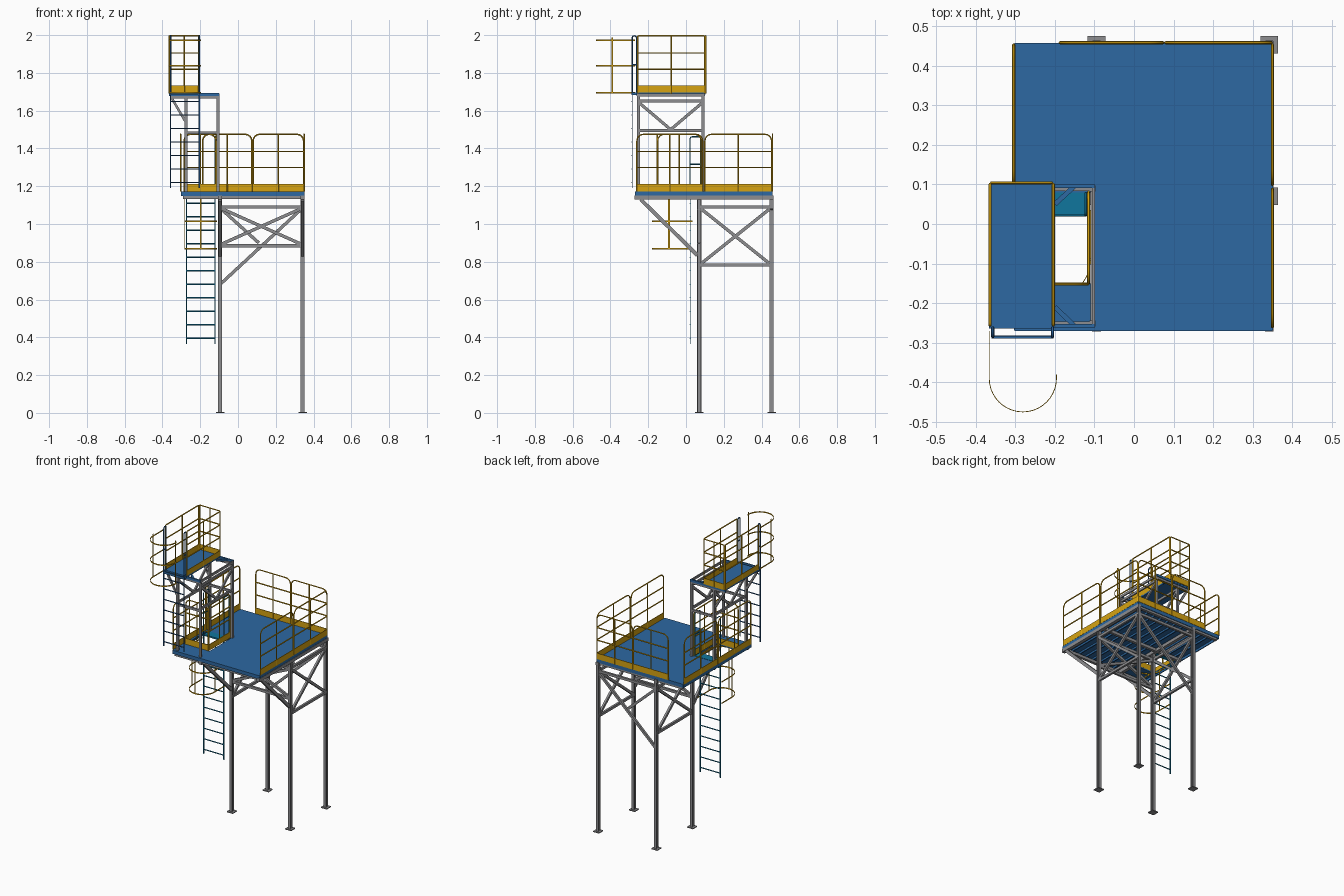
import bpy, bmesh, math
from mathutils import Vector as V

if "Cube" in bpy.data.objects:
    bpy.data.objects.remove(bpy.data.objects["Cube"])

def material(name, rgb):
    m = bpy.data.materials.new(name)
    m.diffuse_color = (*rgb, 1)
    m.use_nodes = True
    m.node_tree.nodes["Principled BSDF"].inputs["Base Color"].default_value = m.diffuse_color
    return m

BLUE = material("deck_blue", (0.026, 0.14, 0.36))
YELLOW = material("safety_yellow", (0.68, 0.37, 0.006))
TEAL = material("ladder_teal", (0.005, 0.18, 0.34))
DARK = material("ladder_blue", (0.02, 0.11, 0.30))
GREY = material("steel_grey", (0.27, 0.27, 0.28))

def finish(name, bm, mat=GREY):
    bmesh.ops.recalc_face_normals(bm, faces=bm.faces)
    me = bpy.data.meshes.new(name)
    bm.to_mesh(me)
    bm.free()
    o = bpy.data.objects.new(name, me)
    bpy.context.collection.objects.link(o)
    me.materials.append(mat)
    return o

def add_bar(bm, p, q, w, h):
    """Box running from p to q, w wide sideways, h deep."""
    p, q = V(p), V(q)
    d = (q - p).normalized()
    up = V((0, 1, 0)) if abs(d.z) > 0.99 else V((0, 0, 1))
    s = d.cross(up).normalized()
    u = s.cross(d)
    rings = [[bm.verts.new(c + s * a * w / 2 + u * b * h / 2)
              for a, b in ((-1, -1), (1, -1), (1, 1), (-1, 1))] for c in (p, q)]
    for r in rings:
        bm.faces.new(r)
    for i in range(4):
        j = (i + 1) % 4
        bm.faces.new((rings[0][i], rings[0][j], rings[1][j], rings[1][i]))

def bars(name, segs, w, h, mat=GREY):
    bm = bmesh.new()
    for p, q in segs:
        add_bar(bm, p, q, w, h)
    return finish(name, bm, mat)

def tubes(name, paths, r, mat):
    cu = bpy.data.curves.new(name, 'CURVE')
    cu.dimensions = '3D'
    cu.bevel_depth, cu.bevel_resolution, cu.use_fill_caps = r, 1, True
    for path in paths:
        sp = cu.splines.new('POLY')
        sp.points.add(len(path) - 1)
        for pt, co in zip(sp.points, path):
            pt.co = (*co, 1)
    o = bpy.data.objects.new(name, cu)
    bpy.context.collection.objects.link(o)
    cu.materials.append(mat)
    bpy.context.view_layer.objects.active = o
    o.select_set(True)
    bpy.ops.object.convert(target='MESH')
    bpy.ops.object.shade_smooth_by_angle()
    o.select_set(False)

def loop(a, b, z0, z1, r):
    """Upright hoop from a to b (plan points) with rounded top corners."""
    a, b = V((*a, 0)), V((*b, 0))
    d = (b - a).normalized()
    arc = [(r * (1 - math.cos(t * math.pi / 8)), r * math.sin(t * math.pi / 8)) for t in range(5)]
    left = [a + d * x + V((0, 0, z1 - r + z)) for x, z in arc]
    right = [b - d * x + V((0, 0, z1 - r + z)) for x, z in reversed(arc)]
    return [a + V((0, 0, z0))] + left + right + [b + V((0, 0, z0))]

def guardrail(name, a, b, z0, z1, r):
    """Panel: hoop, middle post, two rails and a toe board."""
    at = lambda t, z: (a[0] + (b[0] - a[0]) * t, a[1] + (b[1] - a[1]) * t, z)
    h = z1 - z0
    paths = [loop(a, b, z0, z1, r), [at(.5, z0), at(.5, z1)]]
    paths += [[at(0, z0 + h * k), at(1, z0 + h * k)] for k in (.42, .7)]
    tubes(name + "_rail", paths, .004, YELLOW)
    bars(name + "_toe_board", [(at(0, z0 + .02), at(1, z0 + .02))], .004, .04, YELLOW)

def deck(name, xs, ys, z, thick, hole=False):
    bm = bmesh.new()
    g = [[bm.verts.new((x, y, z)) for x in xs] for y in ys]
    for j in range(len(ys) - 1):
        for i in range(len(xs) - 1):
            if not (hole and i == j == 1):
                bm.faces.new((g[j][i], g[j][i + 1], g[j + 1][i + 1], g[j + 1][i]))
    o = finish(name, bm, BLUE)
    m = o.modifiers.new("thickness", 'SOLIDIFY')
    m.thickness, m.offset = thick, -1

# columns and base plates
CX, CY = (-.095, .342), (.07, .453)
for n, (x, y) in enumerate([(x, y) for x in CX for y in CY]):
    bm = bmesh.new()
    for s in (-1, 1):
        add_bar(bm, (x, y + s * .009, 0), (x, y + s * .009, 1.13), .02, .004)
    add_bar(bm, (x, y, 0), (x, y, 1.13), .004, .016)
    finish(f"column_{n}", bm)
    bars(f"base_plate_{n}", [((x, y, 0), (x, y, .006))], .045, .045)

# side bracing and cantilever struts
for n, x in enumerate(CX):
    a, b = CY
    bars(f"side_brace_{n}", [((x, a, 1.09), (x, b, 1.09)), ((x, a, .783), (x, b, .783)),
         ((x, a + .01, 1.08), (x, b - .01, .79)), ((x, a + .01, .79), (x, b - .01, 1.08))], .014, .017)
    bars(f"cantilever_strut_{n}", [((x, .06, .835), (x, -.24, 1.13))], .016, .02)
    bars(f"main_girder_{n}", [((x, -.272, 1.14), (x, .463, 1.14))], .022, .022)

# front and back bracing
a, b = CX
for n, y in enumerate(CY):
    segs = [((a, y, 1.09), (b, y, 1.09))]
    if n == 0:
        segs += [((a, y, .885), (b, y, .885)), ((a, y, 1.085), (b, y, .89)), ((a, y, .89), (b, y, 1.085))]
    else:
        segs += [((a, y, .68), (b, y, 1.085)), ((a, y, 1.085), (.11, y, .9))]
    bars(("front_brace", "back_brace")[n], segs, .014, .017)
bars("cross_girders", [((-.29, y, 1.143), (.345, y, 1.143)) for y in (-.255, .1, .445)], .018, .02)

# main deck with ladder opening, edge channels and joists
deck("main_deck", (-.302, -.288, -.107, .35), (-.27, -.15, .08, .457), 1.171, .008, True)
x0, x1, y0, y1 = -.3, .348, -.268, .455
bars("deck_edge_channel", [((x0, y0, 1.159), (x1, y0, 1.159)), ((x0, y1, 1.159), (x1, y1, 1.159)),
     ((x0, y0, 1.159), (x0, y1, 1.159)), ((x1, y0, 1.159), (x1, y1, 1.159))], .006, .024, BLUE)
bars("deck_joists", [((-.1 + .055 * i, y0, 1.158), (-.1 + .055 * i, y1, 1.158)) for i in range(8)]
     + [((-.245 + .05 * i, .08, 1.158), (-.245 + .05 * i, y1, 1.158)) for i in range(3)], .008, .014, BLUE)

# main deck guardrails
for name, p, q in (("back_right", (.08, .458), (.347, .458)), ("back_left", (-.187, .458), (.073, .458)),
                   ("right_back", (.35, .1), (.35, .453)), ("right_front", (.35, -.26), (.35, .088)),
                   ("left_back", (-.304, .1), (-.304, .453)), ("left_front", (-.304, -.26), (-.304, .088)),
                   ("opening_front", (-.285, -.152), (-.117, -.152)), ("opening_side", (-.115, -.15), (-.115, .08))):
    guardrail(name, p, q, 1.171, 1.475, .035)

# ladders
def ladder(name, xa, xb, y, z0, z1, mat):
    bars(name + "_stiles", [((x, y, z0), (x, y, z1)) for x in (xa, xb)], .007, .004, mat)
    n = int((z1 - z0) / .0715)
    tubes(name + "_rungs", [[(xa, y, z0 + .03 + i * .0715), (xb, y, z0 + .03 + i * .0715)]
                            for i in range(n)], .0035, mat)

ladder("lower_ladder", -.273, -.122, .022, .365, 1.171, TEAL)
ladder("upper_ladder", -.357, -.206, -.285, 1.19, 1.7, DARK)
for name, xs, ya, yb, z0, z1, r, mat in (
        ("lower_handhold", (-.273, -.122), .022, .078, 1.171, 1.462, .0033, TEAL),
        ("upper_handhold", (-.357, -.206), -.285, -.262, 1.69, 1.996, .004, DARK)):
    tubes(name, [loop((x, ya), (x, yb), z0, z1, .011) for x in xs]
          + [[(x, ya, (z0 + z1) / 2), (x, yb, (z0 + z1) / 2)] for x in xs], r, mat)
bars("step_off_plate", [((-.275, .052, 1.168), (-.121, .052, 1.168))], .056, .01, TEAL)
bars("upper_ladder_link", [((-.36, -.286, 1.69), (-.204, -.286, 1.69))]
     + [((x, -.286, 1.69), (x, -.26, 1.69)) for x in (-.357, -.206)], .007, .014, BLUE)

# safety cages: flat hoops and upright straps
def cage(name, cx, cy, ya, yb, heights, straps):
    r = .085
    arc = [(cx - r * math.cos(t * math.pi / 20), cy - r * math.sin(t * math.pi / 20)) for t in range(21)]
    plan = [(cx - r, ya)] + arc + [(cx + r, yb)]
    bars(name + "_hoops", [((*p, z), (*q, z)) for z in heights for p, q in zip(plan, plan[1:])], .002, .008, YELLOW)
    bm = bmesh.new()
    for x, y in straps:
        side = abs(x - cx) > .05
        add_bar(bm, (x, y, heights[0]), (x, y, heights[-1] + .015), *((.002, .008) if side else (.008, .002)))
    finish(name + "_straps", bm, YELLOW)

cage("lower_cage", -.196, -.095, .02, .035, (.87, 1.015, 1.15), ((-.281, -.09), (-.111, -.09), (-.196, -.18)))
cage("upper_cage", -.281, -.39, -.27, -.38, (1.695, 1.837, 1.972), ((-.366, -.39), (-.196, -.39)))

# upper tower frame
TX, TY = (-.275, -.105), (-.252, .09)
bars("tower_posts", [((x, y, 1.171), (x, y, 1.68)) for x in TX for y in TY], .015, .015)
segs = []
for x in TX:
    segs += [((x, TY[0], z), (x, TY[1], z)) for z in (1.495, 1.652)]
    segs += [((x, y, 1.645), (x, -.081, 1.5)) for y in TY]
bars("tower_side_brace", segs, .01, .016)
bars("tower_cross_beams", [((TX[0], y, 1.483), (TX[1], y, 1.483)) for y in TY]
     + [((-.36, y, 1.672), (-.1, y, 1.672)) for y in TY], .012, .015)
bars("tower_knee_brace", [((-.35, y, 1.665), (-.28, y, 1.545)) for y in TY], .01, .013)
bars("tower_plan_brace", [((-.2, -.21, 1.683), (-.15, -.258, 1.683)),
                          ((-.2, .05, 1.683), (-.15, .096, 1.683))], .012, .01, BLUE)

# upper deck and its guardrails
deck("upper_deck", (-.366, -.202), (-.264, .102), 1.696, .01)
bars("upper_deck_beams", [((-.366, y, 1.686), (-.1, y, 1.686)) for y in (-.258, .096)], .01, .016, BLUE)
bars("upper_end_beam", [((-.102, -.26, 1.683), (-.102, .098, 1.683))], .008, .016)
for name, p, q in (("upper_left", (-.364, -.256), (-.364, .1)), ("upper_right", (-.204, -.256), (-.204, .1)),
                   ("upper_back", (-.36, .104), (-.208, .104))):
    guardrail(name, p, q, 1.692, 1.996, .006)
